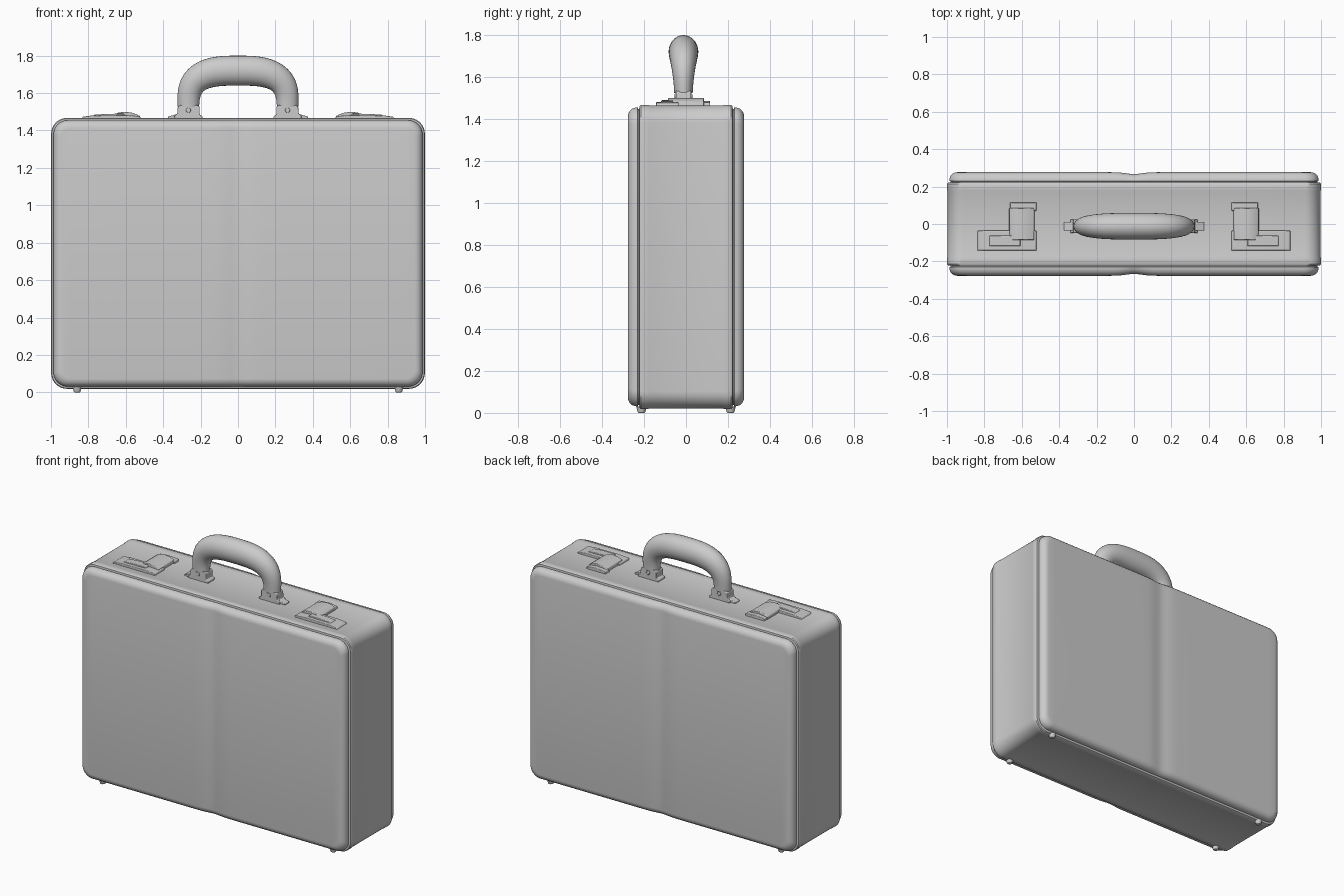
import bpy, bmesh, math
from mathutils import Vector

if "Cube" in bpy.data.objects:
    bpy.data.objects.remove(bpy.data.objects["Cube"])

HX, HZ, ZC, YH = 1.0, 0.725, 0.743, -0.012   # case half size, centre height, handle y


def finish(bm, name, bevel=0.0, angle=35):
    bmesh.ops.recalc_face_normals(bm, faces=bm.faces)
    me = bpy.data.meshes.new(name)
    bm.to_mesh(me)
    bm.free()
    ob = bpy.data.objects.new(name, me)
    bpy.context.collection.objects.link(ob)
    if bevel:
        m = ob.modifiers.new("Bevel", 'BEVEL')
        m.width, m.segments, m.limit_method = bevel, 3, 'ANGLE'
    bpy.ops.object.select_all(action='DESELECT')
    ob.select_set(True)
    bpy.context.view_layer.objects.active = ob
    bpy.ops.object.shade_smooth_by_angle(angle=math.radians(angle))
    return ob


def slab(name, profile, y0, y1, side, bevel=0.004):
    """Outline in x/z extruded from y0 to y1; side mirrors it in x."""
    bm = bmesh.new()
    face = bm.faces.new([bm.verts.new((side * x, y0, z)) for x, z in profile])
    new = bmesh.ops.extrude_face_region(bm, geom=[face])["geom"]
    for v in new:
        if isinstance(v, bmesh.types.BMVert):
            v.co.y = y1
    return finish(bm, name, bevel)


def cylinder(name, radius, top_radius, depth, loc, axis='Z'):
    bm = bmesh.new()
    bmesh.ops.create_cone(bm, cap_ends=True, segments=20, radius1=radius,
                          radius2=top_radius, depth=depth)
    ob = finish(bm, name, 0.004)
    ob.location = loc
    if axis == 'Y':
        ob.rotation_euler.x = math.pi / 2
    return ob


def half_outline(inset):
    """Upper half of the rounded case outline, left to right."""
    hx, hz, r = HX - inset, HZ - inset, max(0.085 - inset * 0.6, 0.03)
    arc = [(hx - r + r * math.cos(a), hz - r + r * math.sin(a))
           for a in (i * math.pi / 20 for i in range(11))]
    mid = [0.6, 0.25, 0.14, 0.1, 0.07, 0.045, 0.02]
    right = arc + [(x, hz) for x in mid]
    return [(-x, z) for x, z in right] + [(0, hz)] + right[::-1]


# Case: outline rings lofted front to back, (y, inset)
half = [(0.277, 0.055), (0.275, 0.042), (0.268, 0.029), (0.257, 0.019),
        (0.243, 0.014), (0.230, 0.013), (0.228, 0.020), (0.223, 0.020),
        (0.221, 0.005), (0.215, 0.001), (0.180, 0.001), (0.174, 0.003)]
rings = [(-y, i) for y, i in half] + half[::-1]
bm = bmesh.new()
loops = []
for y, inset in rings:
    def put(x, z):
        # soft vertical crease down the middle of both shells
        dent = 0.010 * math.exp(-(x / 0.06) ** 2) if abs(y) > 0.24 else 0
        return bm.verts.new((x, y - math.copysign(dent, y), z + ZC))
    pts = half_outline(inset)
    loops.append(([put(x, z) for x, z in pts], [put(x, -z) for x, z in pts]))
for (u0, l0), (u1, l1) in zip(loops, loops[1:]):
    a, b = u0 + l0[::-1], u1 + l1[::-1]
    for i in range(len(a)):
        j = (i + 1) % len(a)
        bm.faces.new((a[i], a[j], b[j], b[i]))
for up, low in (loops[0], loops[-1]):
    for i in range(len(up) - 1):
        bm.faces.new((up[i], up[i + 1], low[i + 1], low[i]))
finish(bm, "case_body")

# Handle: elliptical section swept along a squarish arch
N, SEG = 56, 28
path = []
for i in range(N + 1):
    t = math.pi * i / N
    c, s = math.cos(t), max(math.sin(t), 0)
    path.append((math.copysign(abs(c) ** (2 / 3), c) * 0.265,
                 1.525 + 0.195 * s ** (2 / 3), s))
bm = bmesh.new()
loops = []
for i, (x, z, s) in enumerate(path):
    p, q = path[max(i - 1, 0)], path[min(i + 1, N)]
    tan = Vector((q[0] - p[0], 0, q[1] - p[1])).normalized()
    out = Vector((tan.z, 0, -tan.x))
    ra, rb = 0.057 + 0.023 * s, 0.044 + 0.027 * s
    loops.append([bm.verts.new(Vector((x, YH, z))
                  + out * ra * math.cos(k * math.tau / SEG)
                  + Vector((0, rb * math.sin(k * math.tau / SEG), 0)))
                  for k in range(SEG)])
for a, b in zip(loops, loops[1:]):
    for k in range(SEG):
        m = (k + 1) % SEG
        bm.faces.new((a[k], a[m], b[m], b[k]))
bm.faces.new(loops[0])
bm.faces.new(loops[-1])
finish(bm, "handle_grip")

for side, tag in ((-1, "left"), (1, "right")):
    # Handle brackets with end tabs and hinge pin
    slab(f"handle_bracket_{tag}",
         [(0.19, 1.462), (0.19, 1.476), (0.205, 1.485), (0.205, 1.525), (0.215, 1.535),
          (0.31, 1.535), (0.322, 1.525), (0.325, 1.49), (0.34, 1.476), (0.34, 1.462)],
         YH - 0.036, YH + 0.036, side)
    slab(f"handle_tab_{tag}",
         [(0.31, 1.462), (0.31, 1.495), (0.335, 1.485), (0.375, 1.474), (0.375, 1.462)],
         YH - 0.024, YH + 0.024, side)
    cylinder(f"handle_pin_{tag}", 0.013, 0.013, 0.084, (side * 0.265, YH, 1.508), 'Y')

    # L-shaped latches: base plate, lever and sliding catch
    slab(f"latch_base_{tag}",
         [(0.52, 1.462), (0.525, 1.477), (0.60, 1.482), (0.78, 1.480),
          (0.83, 1.474), (0.84, 1.462)], -0.142, -0.035, side)
    slab(f"latch_lever_{tag}",
         [(0.53, 1.462), (0.535, 1.484), (0.57, 1.496), (0.61, 1.500),
          (0.645, 1.494), (0.665, 1.482), (0.668, 1.462)], -0.085, 0.085, side)
    slab(f"latch_hinge_{tag}",
         [(0.52, 1.462), (0.525, 1.480), (0.60, 1.486), (0.66, 1.480), (0.665, 1.462)],
         0.07, 0.115, side)
    slab(f"latch_slider_{tag}",
         [(0.60, 1.462), (0.61, 1.490), (0.70, 1.489), (0.77, 1.484), (0.785, 1.462)],
         -0.118, -0.062, side)

    # Feet
    for y, end in ((-0.212, "front"), (0.212, "back")):
        cylinder(f"foot_{end}_{tag}", 0.017, 0.025, 0.03, (side * 0.86, y, 0.015))
